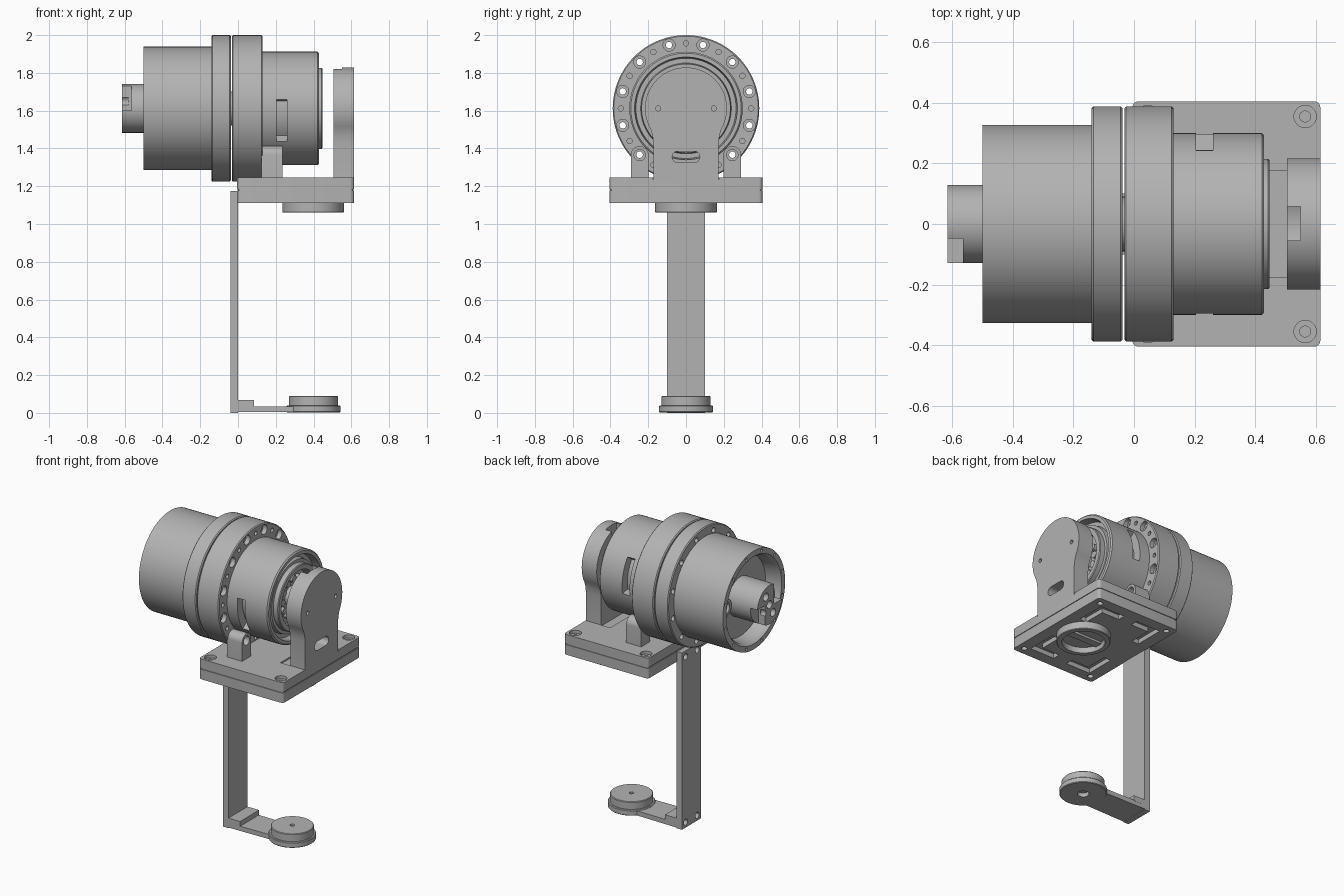
import bpy, bmesh, math
from math import sin, cos, pi, radians
from mathutils import Matrix, Vector

if bpy.data.objects.get("Cube"):
    bpy.data.objects.remove(bpy.data.objects["Cube"])

AXIS_Z = 1.612          # height of the drive axis
grey = bpy.data.materials.new("machined grey")
grey.use_nodes = True
grey.diffuse_color = (0.45, 0.45, 0.45, 1)
grey.node_tree.nodes["Principled BSDF"].inputs["Base Color"].default_value = grey.diffuse_color
parts = []


def finish(name, bm):
    bmesh.ops.recalc_face_normals(bm, faces=bm.faces)
    mesh = bpy.data.meshes.new(name)
    bm.to_mesh(mesh)
    bm.free()
    mesh.materials.append(grey)
    ob = bpy.data.objects.new(name, mesh)
    bpy.context.collection.objects.link(ob)
    parts.append(ob)
    return ob


def lathe(name, profile, origin, axis="X", steps=96):
    """Spin (along, radius) points around an axis through origin."""
    bm = bmesh.new()
    o = Vector(origin)
    if axis == "X":
        pts, ax = [o + Vector((t, 0, r)) for t, r in profile], (1, 0, 0)
    else:
        pts, ax = [o + Vector((r, 0, t)) for t, r in profile], (0, 0, 1)
    vs = [bm.verts.new(p) for p in pts]
    es = [bm.edges.new(pair) for pair in zip(vs, vs[1:])]
    bmesh.ops.spin(bm, geom=vs + es, cent=o, axis=ax, angle=2 * pi, steps=steps)
    bmesh.ops.remove_doubles(bm, verts=bm.verts, dist=1e-5)
    return finish(name, bm)


def drive(name, profile):
    return lathe(name, profile, (0, 0, AXIS_Z))


def rod(a, b, r, c=0.0):
    """Plain or chamfered solid cylinder profile from a to b."""
    return [(a, 0), (a, r - c), (a + c, r), (b - c, r), (b, r - c), (b, 0)] if c else \
        [(a, 0), (a, r), (b, r), (b, 0)]


def prism(name, outline, a, b, axis="X"):
    """Extrude an outline, in yz along X or in xy along Z."""
    bm = bmesh.new()
    place = (lambda p: (a, *p)) if axis == "X" else (lambda p: (*p, a))
    face = bm.faces.new([bm.verts.new(place(p)) for p in outline])
    new = bmesh.ops.extrude_face_region(bm, geom=[face])["geom"]
    shift = (b - a, 0, 0) if axis == "X" else (0, 0, b - a)
    bmesh.ops.translate(bm, vec=shift, verts=[g for g in new if isinstance(g, bmesh.types.BMVert)])
    return finish(name, bm)


def box(name, x, y, z):
    return prism(name, [(x[0], y[0]), (x[1], y[0]), (x[1], y[1]), (x[0], y[1])], z[0], z[1], "Z")


def arc(cx, cy, r, start, end, n=16):
    angles = [radians(start + (end - start) * i / n) for i in range(n + 1)]
    return [(cx + r * cos(t), cy + r * sin(t)) for t in angles]


def round_rect(x0, x1, y0, y1, r):
    return (arc(x1 - r, y1 - r, r, 0, 90, 5) + arc(x0 + r, y1 - r, r, 90, 180, 5)
            + arc(x0 + r, y0 + r, r, 180, 270, 5) + arc(x1 - r, y0 + r, r, 270, 360, 5))


def cut(ob, cutters):
    """Subtract disjoint cutters from a part."""
    bm = bmesh.new()
    for c in cutters:
        bm.from_mesh(c.data)
        parts.remove(c)
        bpy.data.objects.remove(c)
    tool = finish("cutter", bm)
    mod = ob.modifiers.new("cut", "BOOLEAN")
    mod.operation, mod.solver, mod.object = "DIFFERENCE", "EXACT", tool
    bpy.context.view_layer.update()
    done = bpy.data.meshes.new_from_object(ob.evaluated_get(bpy.context.evaluated_depsgraph_get()))
    ob.modifiers.clear()
    ob.data = done
    parts.remove(tool)
    bpy.data.objects.remove(tool)


def ring_of(count, radius, profile, first=0.0):
    """Hole cutters spaced around the drive axis."""
    angles = [radians(first) + 2 * pi * i / count for i in range(count)]
    return [lathe("hole", profile, (0, radius * cos(t), AXIS_Z + radius * sin(t)), steps=20)
            for t in angles]


# Rear housing: open cup with a drilled rim
housing = drive("rear_housing", [(-0.14, 0), (-0.14, 0.327), (-0.5, 0.327), (-0.5, 0.29),
                                 (-0.48, 0.275), (-0.4, 0.265), (-0.4, 0)])
cut(housing, ring_of(12, 0.308, rod(-0.52, -0.47, 0.009), 15))
lathe("cable_bushing", [(-0.4, 0.06), (-0.43, 0.06), (-0.43, 0.04), (-0.4, 0.04), (-0.4, 0.06)],
      (0, 0.195, AXIS_Z), steps=32)

# Rear hub: two opposite quadrants notched, bolt holes in the end
hub = drive("rear_hub", rod(-0.615, -0.39, 0.129))
cut(hub, [box("notch", (-0.65, -0.565), (-0.2, -0.048), (1.6, 1.8)),
          box("notch", (-0.65, -0.565), (0.048, 0.2), (1.4, 1.624))])
cut(hub, ring_of(4, 0.075, rod(-0.63, -0.58, 0.026), 60) + ring_of(1, 0, rod(-0.63, -0.57, 0.026)))

# Twin flanges with a thin gap and matching bolt circle
rear_flange = drive("rear_flange", rod(-0.14, -0.038, 0.388, 0.006))
cut(rear_flange, ring_of(12, 0.347, rod(-0.2, 0, 0.017), 15))
front_flange = drive("front_flange", rod(-0.032, 0.13, 0.388, 0.006))
bore = [(-0.1, 0), (-0.1, 0.017), (0.1, 0.017), (0.1, 0.032), (0.2, 0.032), (0.2, 0)]
cut(front_flange, ring_of(12, 0.347, bore, 15) + ring_of(12, 0.345, rod(0.08, 0.2, 0.014)))
drive("flange_core", rod(-0.05, -0.02, 0.09))

# Front housing: stepped open end and two curved slots
front = drive("front_housing", [(0.12, 0), (0.12, 0.3), (0.422, 0.3), (0.43, 0.292), (0.43, 0.272),
                                (0.38, 0.265), (0.38, 0.24), (0.41, 0.235), (0.41, 0.215),
                                (0.442, 0.215), (0.447, 0.21), (0.447, 0.18), (0.39, 0.17),
                                (0.39, 0.065), (0.42, 0.06), (0.42, 0)])
slots = []
for start in (-9, 171):
    outline = arc(0, AXIS_Z, 0.33, start, start + 45) + arc(0, AXIS_Z, 0.245, start + 45, start)
    slots.append(prism("slot", outline, 0.205, 0.26))
cut(front, slots)
ring_of(12, 0.117, rod(0.38, 0.415, 0.022))

# Support posts under the flange
for side in (-1, 1):
    y = 0.245 * side
    post = prism("support_post", [(y + 0.047, 1.24)] + arc(y, 1.365, 0.047, 0, 180)
                 + [(y - 0.047, 1.24)], 0.125, 0.235)
    cut(post, [lathe("hole", rod(0.1, 0.3, 0.03), (0, y, 1.365), steps=24)])

# End bracket: round head on a narrower foot
bracket = prism("end_bracket", [(-0.172, 1.235), (0.172, 1.235), (0.172, 1.43), (0.178, 1.472)]
                + arc(0, AXIS_Z, 0.217, -30, 210, 48) + [(-0.178, 1.472), (-0.172, 1.43)], 0.505, 0.615)
oval = arc(0.043, 1.355, 0.03, -90, 90) + arc(-0.043, 1.355, 0.03, 90, 270)
cut(bracket, [prism("oval_slot", oval, 0.4, 0.7)]
    + ring_of(2, 0.147, rod(0.56, 0.7, 0.013)))
cut(bracket, [drive("recess", rod(0.49, 0.55, 0.17))])
cut(bracket, [box("notch", (0.49, 0.55), (-0.055, 0.058), (1.7, 1.9))])

# Two-layer base plate
lower = prism("lower_base_plate", round_rect(-0.005, 0.615, -0.405, 0.405, 0.02), 1.11, 1.177, "Z")
upper = prism("upper_base_plate", round_rect(-0.005, 0.615, -0.405, 0.405, 0.02), 1.183, 1.245, "Z")
prism("plate_joint", round_rect(0, 0.61, -0.4, 0.4, 0.02), 1.17, 1.19, "Z")
corners = [(x, y) for x in (0.045, 0.565) for y in (-0.355, 0.355)]
sink = [(1.205, 0), (1.205, 0.018), (1.225, 0.018), (1.225, 0.037), (1.3, 0.037), (1.3, 0)]
cut(upper, [lathe("hole", sink, (x, y, 0), "Z", 24) for x, y in corners]
    + [box("bracket_seat", (0.435, 0.7), (-0.175, 0.175), (1.235, 1.3))])
grooves = []
for sx in (-1, 1):
    for sy in (-1, 1):
        elbow = [(0.23, 0.33), (0.05, 0.33), (0.05, 0.28), (0.18, 0.28), (0.18, 0.13), (0.23, 0.13)]
        grooves.append(prism("groove", [(0.305 + sx * x, sy * y) for x, y in elbow], 1.05, 1.14, "Z"))
cut(lower, grooves + [lathe("hole", rod(1.05, 1.13, 0.018), (x, y, 0), "Z", 20) for x, y in corners])

# Locating ring under the plate
lathe("locating_ring", [(1.115, 0), (1.115, 0.163), (1.064, 0.163), (1.06, 0.159), (1.06, 0.13),
                        (1.095, 0.125), (1.095, 0)], (0.3975, 0, 0), "Z")
box("ring_crossbar", (0.28, 0.515), (-0.025, 0.025), (1.08, 1.1))

# Upright strip with bolt holes at both ends
upright = box("upright", (-0.04, 0), (-0.1, 0.1), (0, 1.175))
cut(upright, [lathe("hole", rod(-0.1, -0.015, 0.02), (0, y, z), steps=20)
              for z in (0.035, 1.135) for y in (-0.06, 0.06)])

# Foot arm, corner block and round pad
arm = prism("foot_arm", [(-0.005, -0.1), (0.28, -0.095), (0.4, -0.095), (0.4, 0.095), (0.28, 0.095),
                         (-0.005, 0.1)], 0.004, 0.035, "Z")
cut(arm, [lathe("hole", rod(-0.1, 0.1, 0.036), (0.4, 0, 0), "Z", 32)])
box("corner_block", (-0.005, 0.085), (-0.1, 0.1), (0.03, 0.067))
lathe("foot_disc", [(0.03, 0), (0.03, 0.035), (0.003, 0.035), (0.003, 0.139), (0.007, 0.143),
                    (0.036, 0.143), (0.04, 0.139), (0.04, 0)], (0.4, 0, 0), "Z")
lathe("foot_pad", [(0.038, 0), (0.038, 0.13), (0.086, 0.13), (0.09, 0.126), (0.09, 0.014),
                   (0.06, 0.014), (0.06, 0)], (0.4, 0, 0), "Z")

# Name the bearing rollers and shade everything smooth with sharp edges
bpy.ops.object.select_all(action="DESELECT")
for ob in parts:
    if ob.name.startswith("hole"):
        ob.name = "bearing_roller"
    ob.select_set(True)
bpy.context.view_layer.objects.active = parts[0]
bpy.ops.object.shade_smooth_by_angle(angle=radians(30))
